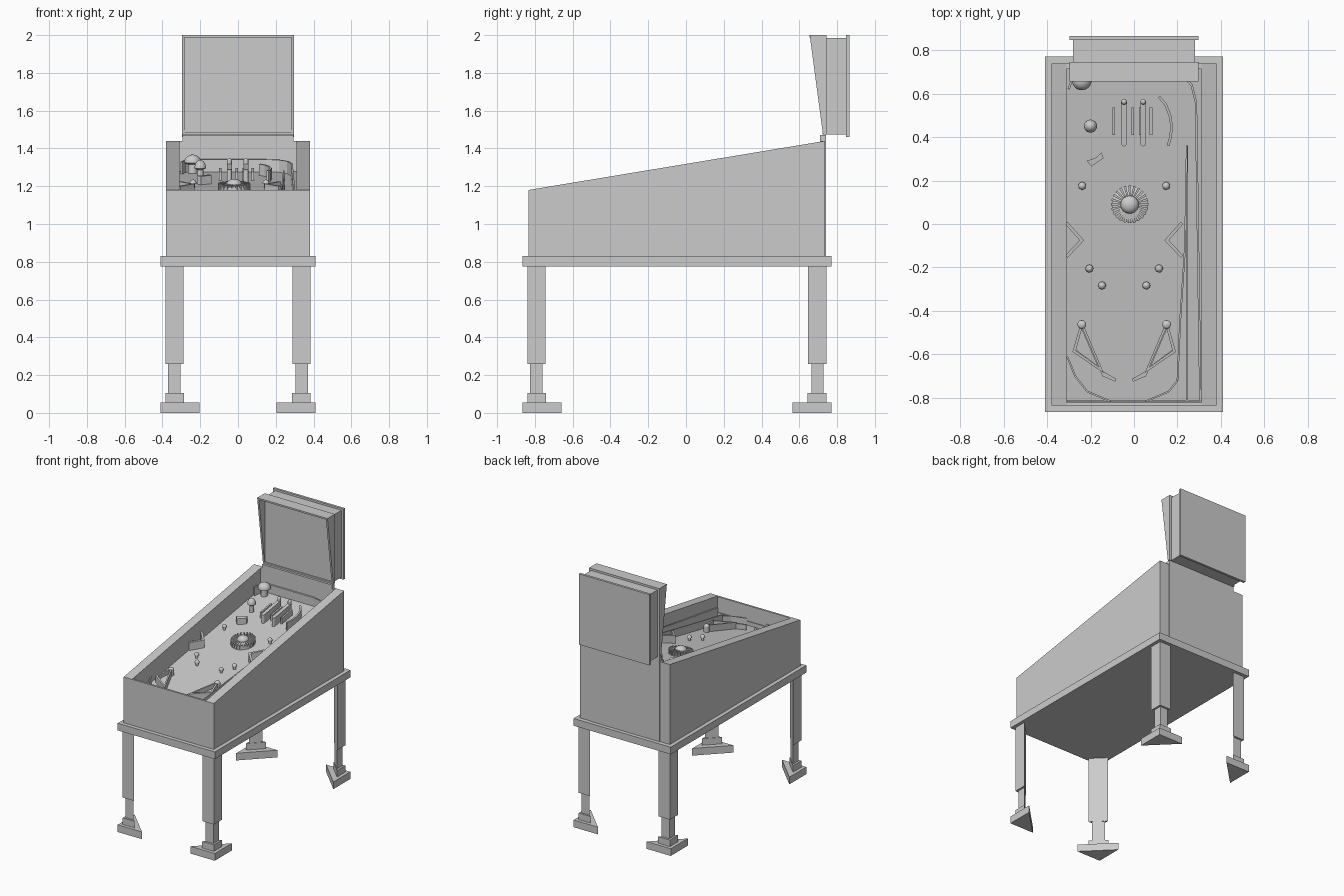
import bpy, bmesh, math
from mathutils import Vector

if "Cube" in bpy.data.objects:
    bpy.data.objects.remove(bpy.data.objects["Cube"])

grey = bpy.data.materials.new("plain grey")
grey.use_nodes = True
grey.diffuse_color = (0.6, 0.6, 0.6, 1)
grey.node_tree.nodes["Principled BSDF"].inputs["Base Color"].default_value = (0.6, 0.6, 0.6, 1)


def finish(name, bm, smooth=False):
    bmesh.ops.recalc_face_normals(bm, faces=bm.faces)
    mesh = bpy.data.meshes.new(name)
    bm.to_mesh(mesh)
    bm.free()
    mesh.materials.append(grey)
    obj = bpy.data.objects.new(name, mesh)
    bpy.context.collection.objects.link(obj)
    if smooth:
        bpy.ops.object.select_all(action='DESELECT')
        obj.select_set(True)
        bpy.context.view_layer.objects.active = obj
        bpy.ops.object.shade_smooth_by_angle(angle=math.radians(40))
    return obj


def skin(name, low, high, smooth=False):
    """Solid between two matching outlines."""
    bm = bmesh.new()
    a = [bm.verts.new(p) for p in low]
    b = [bm.verts.new(p) for p in high]
    bm.faces.new(a)
    bm.faces.new(b)
    for i in range(len(a)):
        j = (i + 1) % len(a)
        bm.faces.new((a[i], a[j], b[j], b[i]))
    return finish(name, bm, smooth)


def box(name, x0, x1, y0, y1, z0, z1):
    pts = [(x0, y0), (x1, y0), (x1, y1), (x0, y1)]
    return skin(name, [(*p, z0) for p in pts], [(*p, z1) for p in pts])


def side_profile(name, pts, x0, x1):
    return skin(name, [(x0, *p) for p in pts], [(x1, *p) for p in pts])


def floor(y):
    return 1.165 + 0.16 * y


def plate(name, pts, h, base=-0.01, smooth=False):
    """Outline standing on the sloping playfield."""
    return skin(name, [(x, y, floor(y) + base) for x, y in pts],
                [(x, y, floor(y) + h) for x, y in pts], smooth)


def rail(name, path, width, h, closed=False):
    """Thin upright wall following a path on the playfield."""
    pts = [Vector(p) for p in path]
    n = len(pts)
    bm = bmesh.new()
    rows = []
    for i, p in enumerate(pts):
        back = pts[i - 1] if i or closed else p
        ahead = pts[(i + 1) % n] if i < n - 1 or closed else p
        t1 = (p - back).normalized() if back != p else (ahead - p).normalized()
        t2 = (ahead - p).normalized() if ahead != p else t1
        n1, n2 = Vector((-t1.y, t1.x)), Vector((-t2.y, t2.x))
        miter = (n1 + n2).normalized()
        off = miter * (width / 2 / max(miter.dot(n1), 0.4))
        row = []
        for q, top in ((p + off, 0), (p + off, 1), (p - off, 1), (p - off, 0)):
            row.append(bm.verts.new((q.x, q.y, floor(q.y) + (h if top else -0.01))))
        rows.append(row)
    for i in range(n if closed else n - 1):
        a, b = rows[i], rows[(i + 1) % n]
        for k in range(4):
            m = (k + 1) % 4
            bm.faces.new((a[k], a[m], b[m], b[k]))
    if not closed:
        bm.faces.new(rows[0])
        bm.faces.new(rows[-1])
    return finish(name, bm)


def lathe(name, x, y, profile, sides=24):
    """Turned part from (radius, height) pairs above the playfield."""
    bm = bmesh.new()
    rings = []
    for r, h in profile:
        rings.append([bm.verts.new((x + r * math.cos(math.tau * k / sides),
                                    y + r * math.sin(math.tau * k / sides), floor(y) + h))
                      for k in range(sides)])
    for a, b in zip(rings, rings[1:]):
        for k in range(sides):
            m = (k + 1) % sides
            bm.faces.new((a[k], a[m], b[m], b[k]))
    bm.faces.new(rings[0])
    bm.faces.new(rings[-1])
    return finish(name, bm, True)


def dome(r, z, h):
    return [(r * math.cos(a), z + h * math.sin(a)) for a in (0, 0.3, 0.6, 0.9, 1.2, 1.5)]


# Cabinet
box("base_rim", -0.41, 0.41, -0.865, 0.77, 0.775, 0.83)
for s, word in ((-1, "right"), (1, "left")):
    side_profile(word + "_cabinet_wall", [(-0.835, 0.83), (0.737, 0.83), (0.737, 1.44), (-0.835, 1.18)],
                 s * 0.31, s * 0.38)
box("front_cabinet_wall", -0.31, 0.31, -0.835, -0.82, 0.83, 1.18)
box("back_panel", -0.295, 0.295, 0.71, 0.741, 0.83, 1.472)
box("back_panel_filler", -0.31, 0.31, 0.712, 0.737, 0.83, 1.44)
side_profile("playfield", [(-0.82, 0.83), (0.712, 0.83), (0.712, floor(0.712)), (-0.82, floor(-0.82))],
             -0.31, 0.31)

# Backbox
for s, word in ((-1, "right"), (1, "left")):
    side_profile(word + "_frame_board", [(0.655, 2), (0.725, 1.475), (0.745, 1.475), (0.745, 2)],
                 s * 0.283, s * 0.297)
box("frame_top_board", -0.283, 0.283, 0.655, 0.745, 1.988, 2)
box("frame_bottom_board", -0.283, 0.283, 0.722, 0.745, 1.475, 1.487)
box("display_panel", -0.283, 0.283, 0.73, 0.745, 1.48, 1.99)
box("backbox_body", -0.28, 0.28, 0.74, 0.847, 1.475, 1.985)
box("backbox_rear_plate", -0.297, 0.297, 0.847, 0.865, 1.46, 2)

# Triangular legs and feet at the four corners
leg_parts = [("foot", 0.41, 0.865, 0.205, 0, 0.055), ("ankle", 0.385, 0.84, 0.1, 0.055, 0.105),
             ("lower_leg", 0.37, 0.825, 0.065, 0.105, 0.26), ("upper_leg", 0.385, 0.84, 0.097, 0.26, 0.775)]
for sx, side in ((-1, "right"), (1, "left")):
    for sy, end in ((-1, "front"), (1, "back")):
        for part, cx, cy, size, z0, z1 in leg_parts:
            x, y = sx * cx, sy * (cy - 0.048) - 0.048
            tri = [(x, y), (x - sx * size, y), (x, y - sy * size)]
            skin(f"{end}_{side}_{part}", [(*p, z0) for p in tri], [(*p, z1) for p in tri])

# Paired playfield parts, mirrored about the lane centre
axis = -0.045
for s, word in ((-1, "right"), (1, "left")):
    def m(pts):
        return [(axis + s * x, y) for x, y in pts]
    rail(word + "_slingshot", m([(0.195, -0.46), (0.23, -0.585), (0.105, -0.672)]), 0.014, 0.05, True)
    plate(word + "_slingshot_core", m([(0.195, -0.48), (0.222, -0.58), (0.12, -0.655)]), 0.02)
    plate(word + "_flipper", m([(0.11, -0.678), (0.1, -0.7), (0.04, -0.725), (0.036, -0.712), (0.1, -0.676)]), 0.04)
    rail(word + "_side_bumper", m([(0.266, 0.005), (0.195, -0.075), (0.266, -0.15)]), 0.015, 0.06)
    for i, (x, y) in enumerate([(0.193, 0.175), (0.16, -0.205), (0.102, -0.283)]):
        lathe(f"{word}_post_{i + 1}", *m([(x, y)])[0], [(0.01, -0.01), (0.01, 0.02)] + dome(0.018, 0.022, 0.02), 16)
    lathe(word + "_slingshot_post", *m([(0.195, -0.462)])[0], [(0.02, -0.01), (0.02, 0.045)] + dome(0.02, 0.046, 0.012), 16)

# Mushroom bumpers
for name, x, y, r, h in (("corner_bumper", -0.24, 0.66, 0.045, 0.045), ("upper_bumper", -0.2, 0.45, 0.03, 0.05)):
    lathe(name, x, y, [(r * 0.55, -0.01), (r * 0.55, h), (r, h + 0.008)] + dome(r, h + 0.012, 0.04))

# Ray wheel with a domed hub
cx, cy = -0.02, 0.09
lathe("wheel_disc", cx, cy, [(0.083, -0.02), (0.083, 0.012), (0.05, 0.025)], 32)
lathe("wheel_hub", cx, cy, [(0.042, 0)] + dome(0.042, 0.03, 0.03))
for i in range(24):
    a = math.tau * i / 24
    ray, wide = Vector((math.cos(a), math.sin(a))), Vector((-math.sin(a), math.cos(a)))
    c = Vector((cx, cy))
    plate(f"wheel_ray_{i + 1}", [c + ray * 0.038 - wide * 0.003, c + ray * 0.086 - wide * 0.006,
                                 c + ray * 0.086 + wide * 0.006, c + ray * 0.038 + wide * 0.003], 0.035)

# Top lanes: rounded dividers with thin plates
for i, x in enumerate((-0.046, 0.042)):
    outline = []
    for y, start in ((0.562, 0), (0.37, math.pi)):
        outline += [(x + 0.013 * math.cos(start + k * math.pi / 6),
                     y + 0.013 * math.sin(start + k * math.pi / 6)) for k in range(7)]
    plate(f"lane_divider_{i + 1}", outline, 0.065, smooth=True)
    lathe(f"lane_post_{i + 1}", x, 0.562, [(0.013, 0), (0.013, 0.08)] + dome(0.013, 0.081, 0.012), 12)
for i, x in enumerate((-0.094, -0.006, 0.03, 0.078)):
    plate(f"lane_plate_{i + 1}", [(x - 0.006, 0.41), (x + 0.006, 0.41), (x + 0.006, 0.535), (x - 0.006, 0.535)], 0.045)

# Curved guides and small target
rail("upper_arc", [(0.115, 0.585), (0.145, 0.55), (0.165, 0.5), (0.173, 0.45), (0.168, 0.4), (0.157, 0.36)], 0.012, 0.06)
plate("curved_target", [(-0.218, 0.29), (-0.195, 0.265), (-0.14, 0.302), (-0.15, 0.33), (-0.175, 0.305)], 0.045)
rail("lane_divider_wall", [(0.243, 0.36), (0.235, -0.1), (0.212, -0.45), (0.2, -0.72)], 0.008, 0.06)
rail("shooter_lane_wall", [(0.245, 0.36), (0.245, -0.815)], 0.005, 0.025)
rail("outer_guide", [(-0.3, 0.62), (-0.28, 0.68), (-0.23, 0.7), (0.15, 0.7), (0.22, 0.685), (0.265, 0.64),
                     (0.285, 0.56), (0.305, -0.815)], 0.01, 0.065)
rail("lower_right_guide", [(-0.307, -0.61), (-0.27, -0.7), (-0.215, -0.77), (-0.11, -0.815)], 0.008, 0.05)
rail("lower_left_guide", [(0.2, -0.72), (0.16, -0.77), (0.055, -0.815)], 0.008, 0.05)
rail("front_guide", [(-0.308, -0.813), (0.305, -0.813)], 0.008, 0.03)
